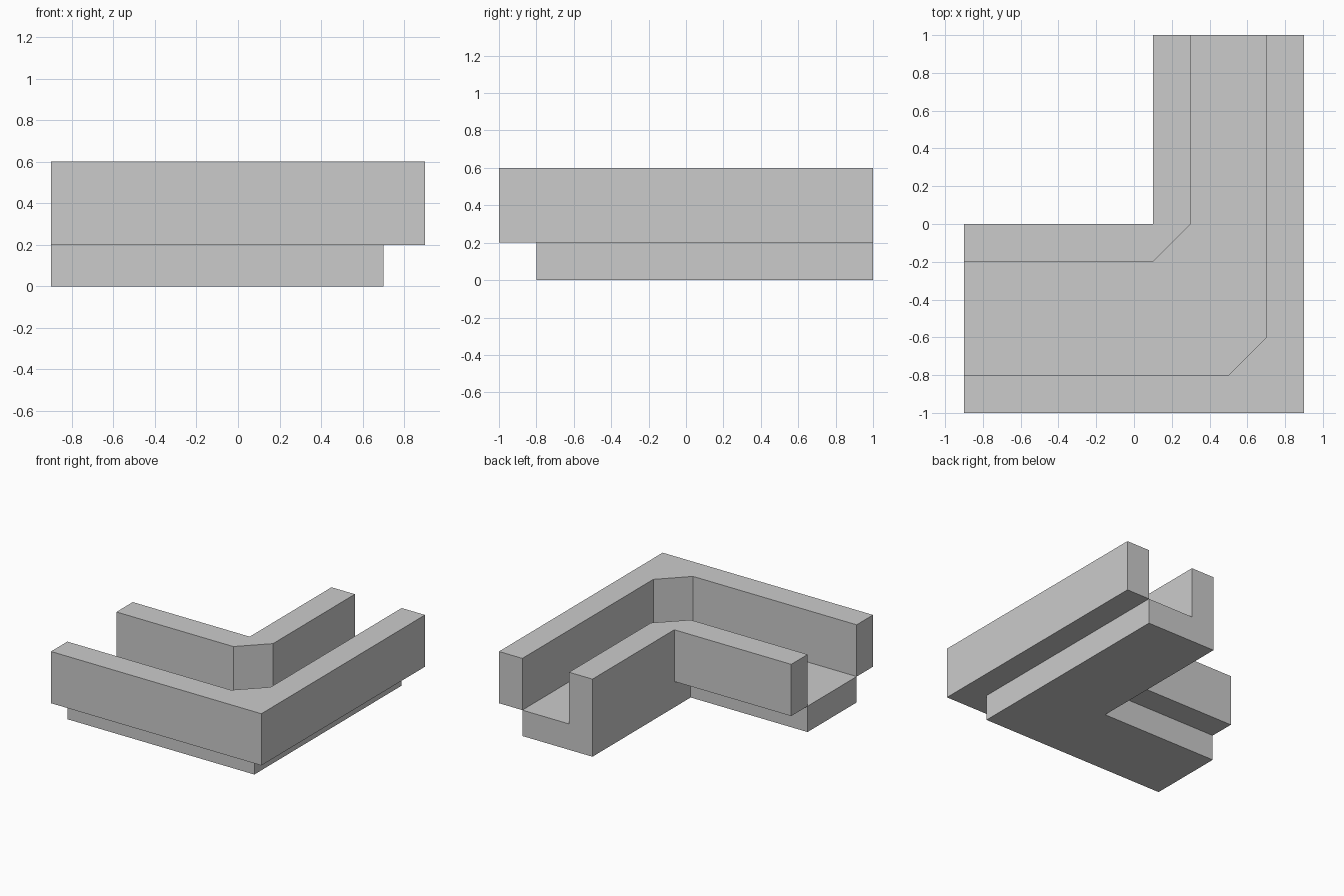
import bpy, bmesh

if "Cube" in bpy.data.objects:
    bpy.data.objects.remove(bpy.data.objects["Cube"])


def prism(name, outline, z0, z1):
    """Extrude a counter-clockwise floor plan from z0 up to z1."""
    bm = bmesh.new()
    face = bm.faces.new([bm.verts.new((x, y, z0)) for x, y in outline])
    top = bmesh.ops.extrude_face_region(bm, geom=[face], use_keep_orig=True)
    verts = [g for g in top["geom"] if isinstance(g, bmesh.types.BMVert)]
    bmesh.ops.translate(bm, verts=verts, vec=(0, 0, z1 - z0))
    bmesh.ops.recalc_face_normals(bm, faces=bm.faces)
    mesh = bpy.data.meshes.new(name)
    bm.to_mesh(mesh)
    bm.free()
    obj = bpy.data.objects.new(name, mesh)
    bpy.context.collection.objects.link(obj)
    return obj


# L-shaped channel floor
prism("channel_floor",
      [(-0.9, -0.8), (0.7, -0.8), (0.7, 1), (0.1, 1), (0.1, -0.2), (-0.9, -0.2)],
      0, 0.2)

# Inner wall, bevelled on the channel side of the bend
prism("inner_wall",
      [(-0.9, -0.2), (0.1, -0.2), (0.3, 0), (0.3, 1), (0.1, 1), (0.1, 0), (-0.9, 0)],
      0.2, 0.6)

# Outer wall, overhanging the floor, bevelled on the channel side
prism("outer_wall",
      [(-0.9, -1), (0.9, -1), (0.9, 1), (0.7, 1), (0.7, -0.6), (0.5, -0.8), (-0.9, -0.8)],
      0.2, 0.6)
